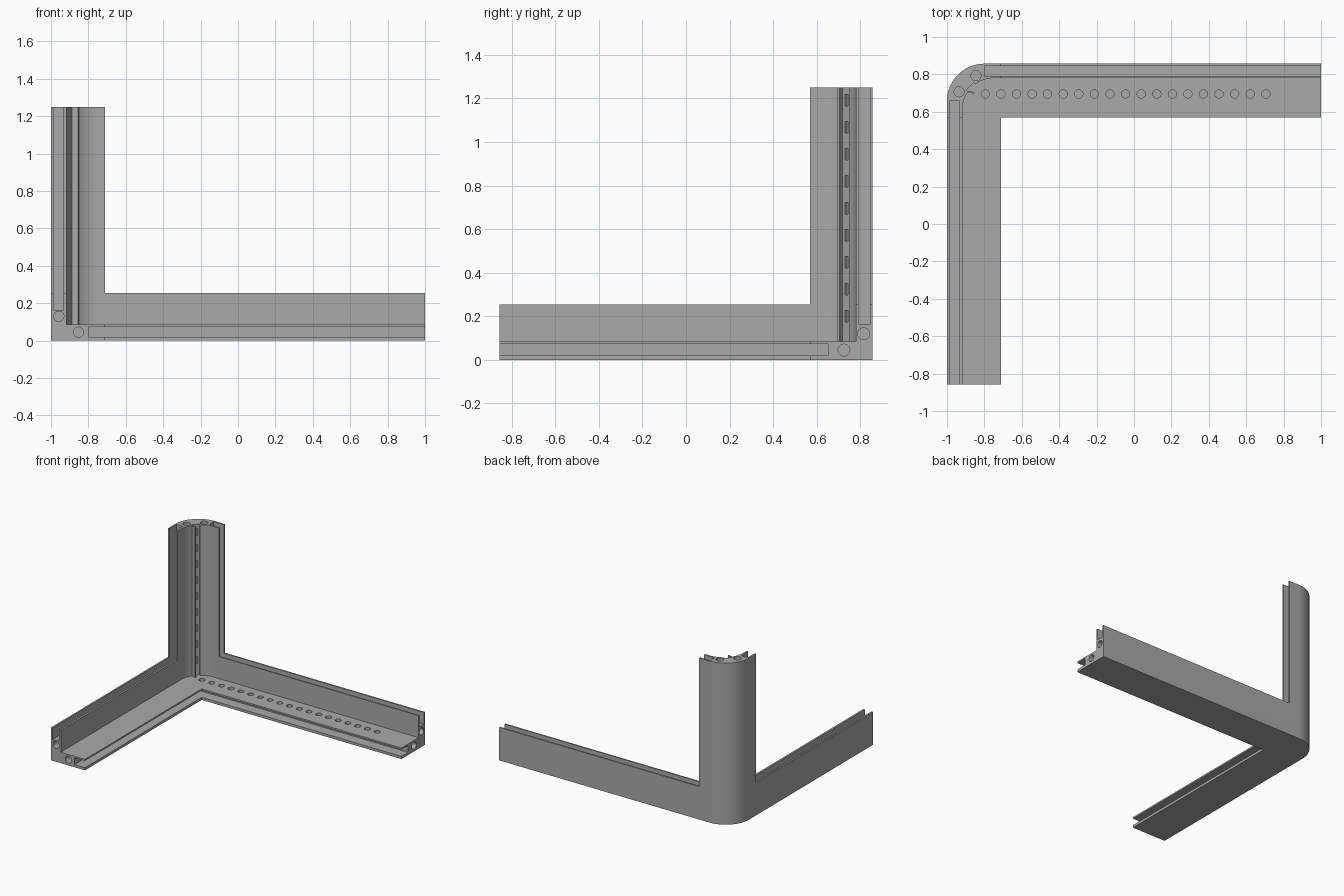
import bpy, bmesh
from math import pi, cos, sin, radians
from mathutils import Matrix, Vector

cube = bpy.data.objects.get("Cube")
if cube:
    bpy.data.objects.remove(cube, do_unlink=True)

# Main sizes
LEFT, BACK, TOP = -1.0, 0.857, 1.25       # outer faces at the corner
EDGE_X, EDGE_Y = -0.71, 0.57              # inner ends of column and floor ledge
FLOOR, RAIL = 0.085, 0.255                # heights of ledge and of wall rails
FAR = 1.5                                 # cutters run past the body

grey = bpy.data.materials.new("plain_grey")
grey.use_nodes = True
colour = (0.4, 0.4, 0.4, 1)
grey.diffuse_color = colour
grey.node_tree.nodes["Principled BSDF"].inputs["Base Color"].default_value = colour


def make_object(name, bm):
    bmesh.ops.recalc_face_normals(bm, faces=bm.faces)
    mesh = bpy.data.meshes.new(name)
    bm.to_mesh(mesh)
    bm.free()
    obj = bpy.data.objects.new(name, mesh)
    bpy.context.collection.objects.link(obj)
    return obj


def add_box(bm, lo, hi, matrix=Matrix()):
    lo, hi = Vector(lo), Vector(hi)
    size = hi - lo
    bmesh.ops.create_cube(bm, size=1, matrix=matrix @ Matrix.Translation((lo + hi) / 2)
                          @ Matrix.Diagonal((*size, 1)))


def add_rod(bm, centre, radius, length, axis="Z"):
    turn = {"X": Matrix.Rotation(pi / 2, 4, "Y"), "Y": Matrix.Rotation(pi / 2, 4, "X"),
            "Z": Matrix()}[axis]
    bmesh.ops.create_cone(bm, cap_ends=True, segments=24, radius1=radius, radius2=radius,
                          depth=length, matrix=Matrix.Translation(centre) @ turn)


def rounded_corner_prism(name, left, back, radius, right, front, z0, z1):
    """Rectangular prism whose back corner on the -x side is rounded."""
    bm = bmesh.new()
    cx, cy = left + radius, back - radius
    outline = [(right, back)]
    for i in range(25):
        a = radians(90 + 90 * i / 24)
        outline.append((cx + radius * cos(a), cy + radius * sin(a)))
    outline += [(left, front), (right, front)]
    face = bm.faces.new([bm.verts.new((x, y, z0)) for x, y in outline])
    grown = bmesh.ops.extrude_face_region(bm, geom=[face])["geom"]
    bmesh.ops.translate(bm, vec=(0, 0, z1 - z0),
                        verts=[v for v in grown if isinstance(v, bmesh.types.BMVert)])
    return make_object(name, bm)


def box_cutter(name, lo, hi):
    bm = bmesh.new()
    add_box(bm, lo, hi)
    return make_object(name, bm)


# Solid block with the rounded outer corner
frame = rounded_corner_prism("corner_frame", LEFT, BACK, 0.2, 1, -BACK, 0, TOP)

# Cutters: room interior, floor opening, space above both rails, three panel slots
cutters = [
    rounded_corner_prism("room_cutter", -0.917, 0.78, 0.167, FAR, -FAR, FLOOR, FAR),
    box_cutter("floor_opening_cutter", (EDGE_X, -FAR, -1), (FAR, EDGE_Y, FAR)),
    box_cutter("back_rail_cutter", (EDGE_X, -FAR, RAIL), (FAR, FAR, FAR)),
    box_cutter("side_rail_cutter", (-FAR, -FAR, RAIL), (FAR, EDGE_Y, FAR)),
    box_cutter("back_slot_cutter", (-0.8, 0.791, 0.165), (FAR, 0.845, FAR)),
    box_cutter("side_slot_cutter", (-0.987, -FAR, 0.165), (-0.932, 0.657, FAR)),
    box_cutter("floor_slot_cutter", (-0.8, -FAR, 0.02), (FAR, 0.652, 0.073)),
]

# Dowel bores in the three ends
bm = bmesh.new()
for x, y in ((-0.845, 0.793), (-0.935, 0.707)):
    add_rod(bm, (x, y, TOP), 0.027, 0.3)
for x, z in ((-0.958, 0.13), (-0.852, 0.045)):
    add_rod(bm, (x, -BACK, z), 0.027, 0.3, "Y")
for y, z in ((0.815, 0.12), (0.725, 0.045)):
    add_rod(bm, (1, y, z), 0.027, 0.3, "X")
cutters.append(make_object("dowel_bore_cutter", bm))

# Row of round holes along the back ledge
bm = bmesh.new()
for i in range(19):
    add_rod(bm, (-0.795 + i / 12, 0.695, FLOOR), 0.022, 0.09)
cutters.append(make_object("ledge_hole_cutter", bm))

# Groove down the inside of the column, with a row of pockets behind it
diagonal = Matrix.Translation((-0.868, 0.728, 0)) @ Matrix.Rotation(radians(135), 4, "Z")
bm = bmesh.new()
add_box(bm, (-0.04, -0.027, FLOOR), (0.012, 0.027, FAR), diagonal)
cutters.append(make_object("groove_cutter", bm))
bm = bmesh.new()
for i in range(9):
    z = 0.2 + 0.124 * i
    add_box(bm, (0, -0.01, z - 0.027), (0.025, 0.01, z + 0.027), diagonal)
cutters.append(make_object("pocket_cutter", bm))

for cutter in cutters:
    cutter.hide_render = True
    mod = frame.modifiers.new(cutter.name, "BOOLEAN")
    mod.operation, mod.solver, mod.object = "DIFFERENCE", "EXACT", cutter

# Bake the cuts and drop the cutters
bpy.context.view_layer.update()
baked = bpy.data.meshes.new_from_object(
    frame.evaluated_get(bpy.context.evaluated_depsgraph_get()))
frame.modifiers.clear()
frame.data = baked
for cutter in cutters:
    bpy.data.objects.remove(cutter, do_unlink=True)

# Thin retaining lip beside the groove
bm = bmesh.new()
lip_turn = Matrix.Translation((-0.887, 0.709, 0)) @ Matrix.Rotation(radians(-15), 4, "Z")
add_box(bm, (0, -0.004, FLOOR), (0.034, 0.004, TOP), lip_turn)
lip = make_object("groove_lip", bm)

for obj in (frame, lip):
    obj.data.materials.clear()
    obj.data.materials.append(grey)
    bpy.ops.object.select_all(action="DESELECT")
    obj.select_set(True)
    bpy.context.view_layer.objects.active = obj
    bpy.ops.object.shade_smooth_by_angle(angle=radians(30))
